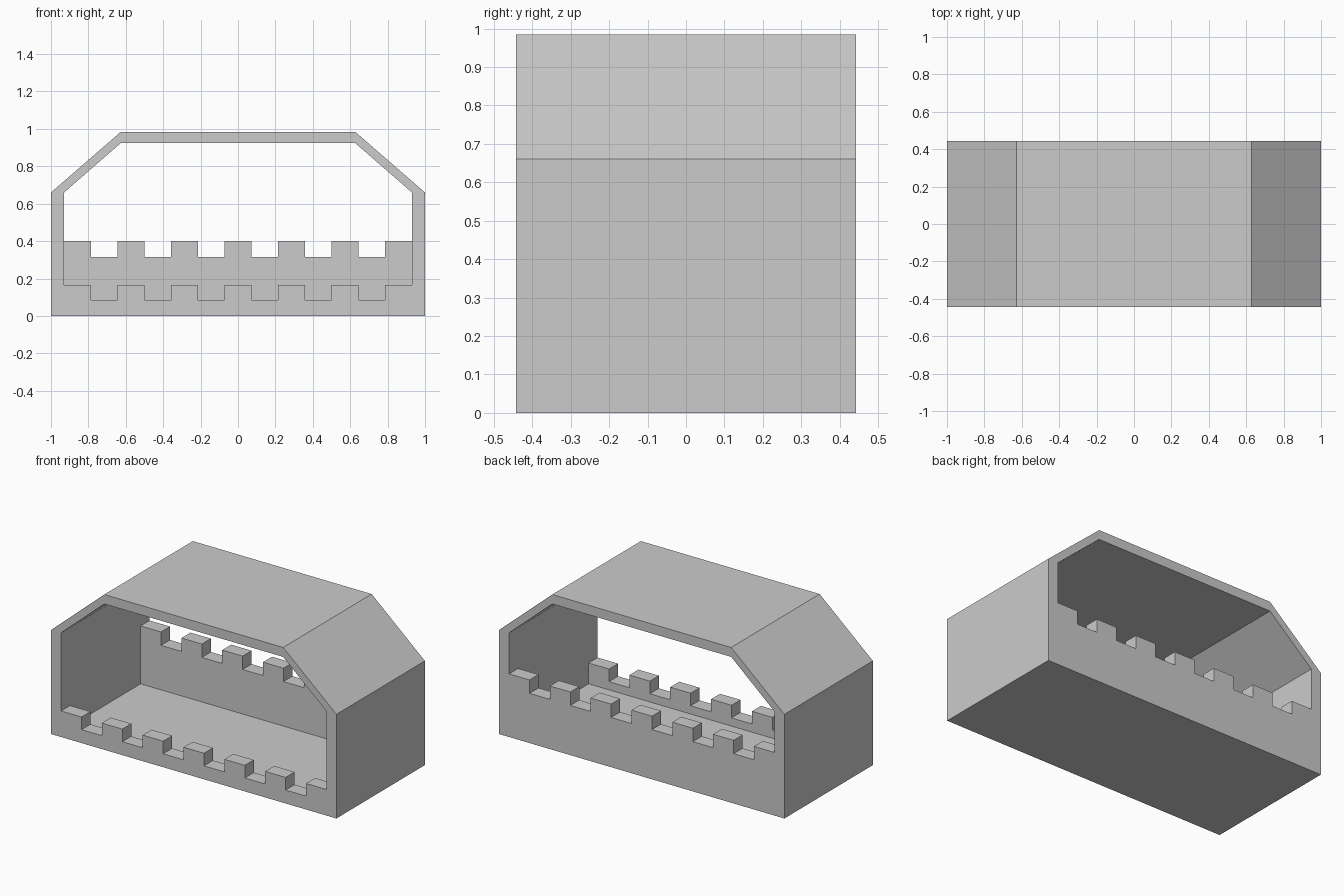
import bpy
import bmesh

if "Cube" in bpy.data.objects:
    bpy.data.objects.remove(bpy.data.objects["Cube"])

DEPTH = 0.443          # half depth
WALL = 0.09            # parapet thickness
INNER = 0.93           # half width of the opening
ROOF = [(INNER, 0.66), (0.627, 0.924), (-0.627, 0.924), (-INNER, 0.66)]


def prism(name, profile, y0, y1):
    """Extrude an (x, z) profile from y0 to y1."""
    bm = bmesh.new()
    face = bm.faces.new([bm.verts.new((x, y0, z)) for x, z in profile])
    ext = bmesh.ops.extrude_face_region(bm, geom=[face])
    verts = [v for v in ext["geom"] if isinstance(v, bmesh.types.BMVert)]
    bmesh.ops.translate(bm, verts=verts, vec=(0, y1 - y0, 0))
    bmesh.ops.recalc_face_normals(bm, faces=bm.faces[:])
    mesh = bpy.data.meshes.new(name)
    bm.to_mesh(mesh)
    bm.free()
    obj = bpy.data.objects.new(name, mesh)
    bpy.context.collection.objects.link(obj)
    return obj


def battlement(low, high, count=13):
    """Notched line from left to right: high tooth, low gap, high tooth..."""
    step = 2 * INNER / count
    pts = []
    for i in range(count):
        z = low if i % 2 else high
        pts += [(-INNER + i * step, z), (-INNER + (i + 1) * step, z)]
    return pts


# Solid shelter body with sloped roof shoulders
body = prism("shelter_body", [(-1, 0), (1, 0), (1, 0.66), (0.627, 0.984),
                              (-0.627, 0.984), (-1, 0.66)], -DEPTH, DEPTH)

# Room hollow, plus a notched opening above each parapet
inside = DEPTH - WALL
cutters = [
    prism("room_cutter", [(-INNER, 0.033), (INNER, 0.033)] + ROOF, -inside, inside),
    prism("front_parapet_cutter", battlement(0.085, 0.165) + ROOF, -0.6, 0),
    prism("back_parapet_cutter", battlement(0.315, 0.40) + ROOF, 0, 0.6),
]
for cutter in cutters:
    mod = body.modifiers.new(cutter.name, 'BOOLEAN')
    mod.operation = 'DIFFERENCE'
    mod.solver = 'EXACT'
    mod.object = cutter
    cutter.hide_render = True
    cutter.display_type = 'WIRE'
